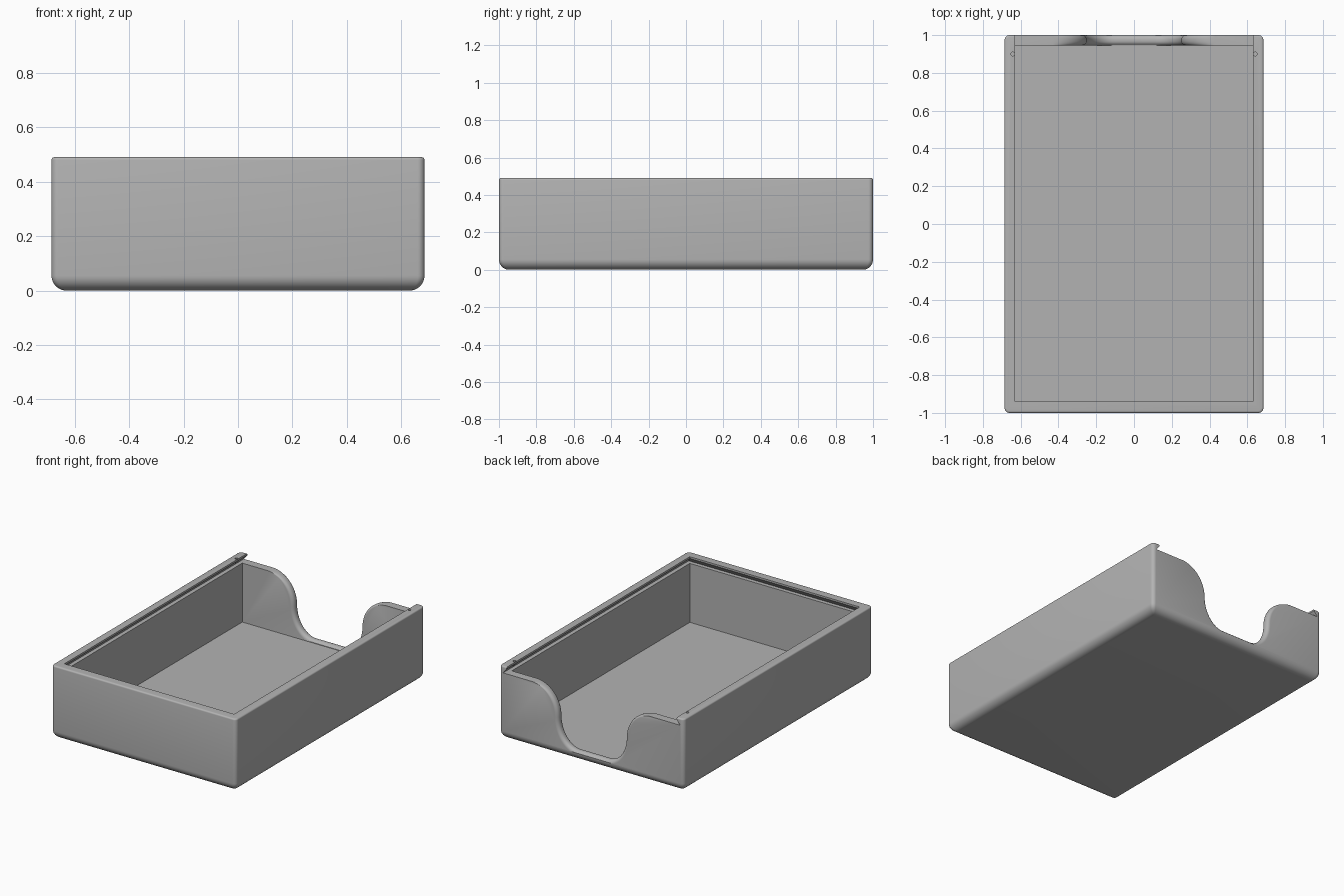
import bpy, bmesh, math
from mathutils import Vector

default = bpy.data.objects.get("Cube")
if default:
    bpy.data.objects.remove(default, do_unlink=True)

HX, HY, H = 0.685, 1.0, 0.49        # outer half width, half depth, height
IX, FRONT, BACK = 0.63, -0.94, 0.945  # inner cavity limits
FLOOR, LEDGE = 0.05, 0.445

grey = bpy.data.materials.new("light_grey_plastic")
grey.use_nodes = True
colour = (0.45, 0.45, 0.45, 1)
grey.diffuse_color = colour
grey.node_tree.nodes["Principled BSDF"].inputs["Base Color"].default_value = colour


def loft(name, rings):
    """Closed solid through a list of equally long rings of points."""
    bm = bmesh.new()
    loops = [[bm.verts.new(p) for p in ring] for ring in rings]
    n = len(loops[0])
    for a, b in zip(loops, loops[1:]):
        for i in range(n):
            j = (i + 1) % n
            bm.faces.new((a[i], a[j], b[j], b[i]))
    bm.faces.new(loops[0][::-1])
    bm.faces.new(loops[-1])
    bmesh.ops.recalc_face_normals(bm, faces=bm.faces)
    mesh = bpy.data.meshes.new(name)
    bm.to_mesh(mesh)
    bm.free()
    mesh.materials.append(grey)
    obj = bpy.data.objects.new(name, mesh)
    bpy.context.collection.objects.link(obj)
    return obj


def rounded_ring(inset, z, radius=0.025, steps=6):
    r = max(radius - inset * 0.4, 0.004)
    ring = []
    for k, (sx, sy) in enumerate([(1, 1), (-1, 1), (-1, -1), (1, -1)]):
        for s in range(steps + 1):
            a = math.pi / 2 * (k + s / steps)
            ring.append((sx * (HX - inset - r) + r * math.cos(a),
                         sy * (HY - inset - r) + r * math.sin(a), z))
    return ring


def rect(x, y0, y1, z):
    return [(-x, y0, z), (x, y0, z), (x, y1, z), (-x, y1, z)]


def rounding(radius, steps):
    """Pairs of (inset, height) along a quarter round, edge to side."""
    angles = [math.pi / 2 * i / steps for i in range(steps + 1)]
    return [(radius * (1 - math.sin(a)), radius * (1 - math.cos(a))) for a in angles]


# Tray body with a large bottom round and a small top round
bottom = [rounded_ring(d, z) for d, z in rounding(0.055, 10)]
top = [rounded_ring(d, H - z) for d, z in reversed(rounding(0.01, 4))]
tray = loft("tray", bottom + top)

# Cavity and dovetail lid groove, open at the back
cavity = loft("cavity_cutter", [rect(IX, FRONT, BACK, FLOOR), rect(IX, FRONT, BACK, 0.46)])
groove = loft("groove_cutter", [rect(IX + 0.027, FRONT - 0.027, 1.1, LEDGE),
                                rect(IX, FRONT, 1.1, 0.478),
                                rect(IX, FRONT, 1.1, 0.6)])

# Finger scoop: S-shaped half profile, mirrored, with softened rim
SIDE, TOP_X, LOW_X, MID_Z, LOW_Z = 0.25, 0.43, 0.11, 0.25, 0.066
half = []   # (point, direction into the wall, rim softness)
STEPS = 14
for i in range(STEPS + 1):          # concave lower arc
    a = math.pi / 2 * i / STEPS
    half.append((LOW_X + (SIDE - LOW_X) * math.sin(a),
                 MID_Z - (MID_Z - LOW_Z) * math.cos(a),
                 math.sin(a), -math.cos(a), 1))
for i in range(1, STEPS + 1):       # convex upper arc, softness fading out
    a = math.pi / 2 * i / STEPS
    half.append((TOP_X - (TOP_X - SIDE) * math.cos(a),
                 MID_Z + (LEDGE - MID_Z) * math.sin(a),
                 math.cos(a), -math.sin(a), math.cos(a)))


def scoop_ring(y, offset):
    side = [(x + nx * offset * s, max(z + nz * offset * s, FLOOR + 0.003))
            for x, z, nx, nz, s in half]
    side.append((TOP_X, LEDGE + 0.012))
    return [(x, y, z) for x, z in side] + [(-x, y, z) for x, z in reversed(side)]


R = 0.024
soft = rounding(R, 6)
rings = [scoop_ring(BACK - 0.02, R)]
rings += [scoop_ring(BACK + d, R - h) for d, h in reversed(soft)]
rings += [scoop_ring(HY - d, R - h) for d, h in soft]
rings.append(scoop_ring(HY + 0.02, R))
# the rim is widest at both wall faces and narrowest in the middle
rings = ([scoop_ring(BACK - 0.02, R)]
         + [scoop_ring(BACK + h, d) for d, h in soft]
         + [scoop_ring(HY - h, d) for d, h in reversed(soft)]
         + [scoop_ring(HY + 0.02, R)])
scoop = loft("scoop_cutter", rings)


# Small catch holes through the groove lips
def hole(x):
    ring = [(x + 0.01 * math.cos(a), 0.9 + 0.01 * math.sin(a))
            for a in (math.tau * i / 16 for i in range(16))]
    return loft("catch_hole_cutter", [[Vector((px, py, z)) for px, py in ring] for z in (0.452, 0.6)])


cutters = [cavity, groove, scoop, hole(0.641), hole(-0.641)]
bpy.ops.object.select_all(action='DESELECT')
tray.select_set(True)
bpy.context.view_layer.objects.active = tray
for cutter in cutters:
    mod = tray.modifiers.new(cutter.name, 'BOOLEAN')
    mod.operation, mod.solver, mod.object = 'DIFFERENCE', 'EXACT', cutter
    bpy.ops.object.modifier_apply(modifier=mod.name)
for cutter in cutters:
    bpy.data.objects.remove(cutter, do_unlink=True)
bpy.ops.object.shade_smooth_by_angle(angle=math.radians(30))
